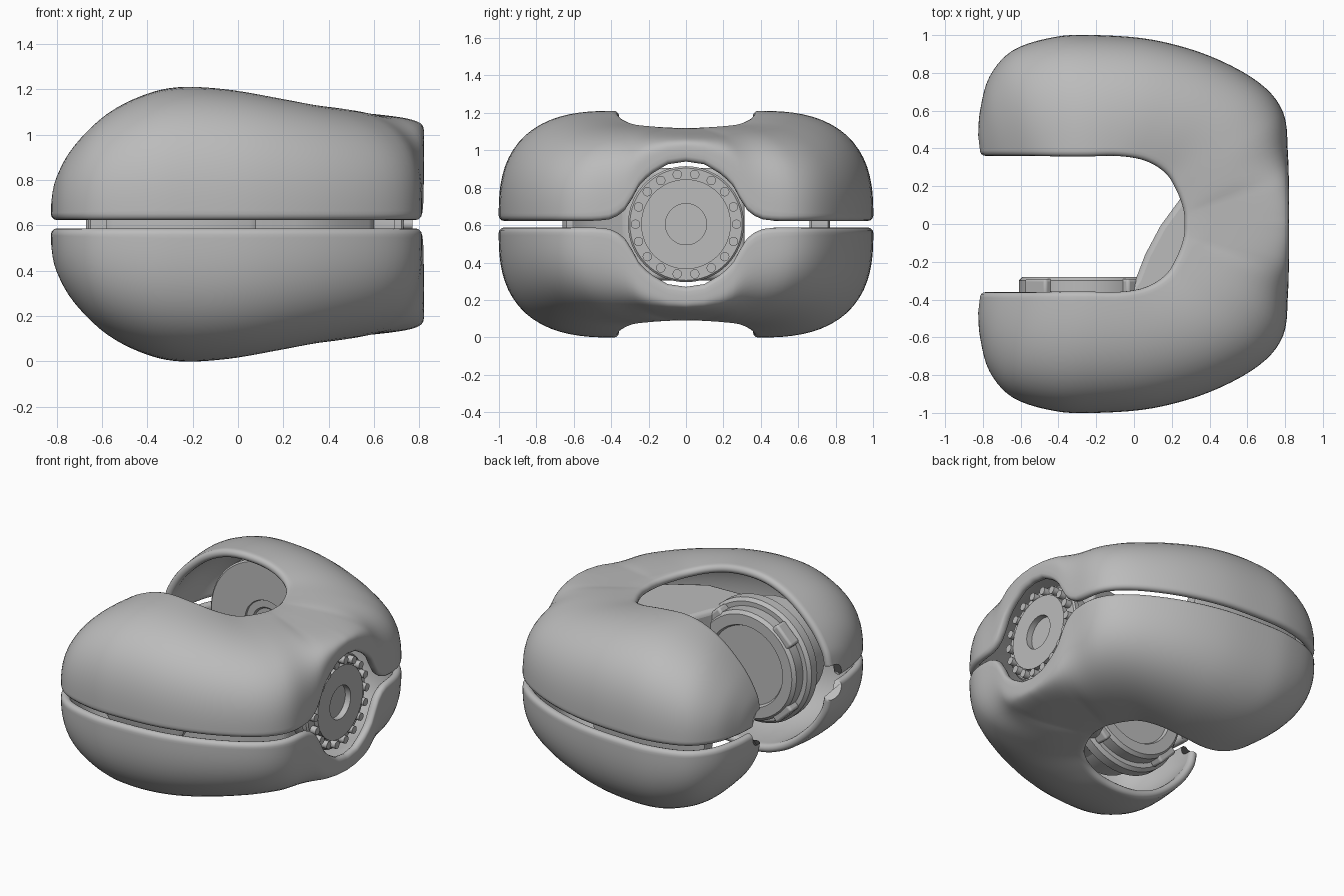
import bpy, bmesh, math
from mathutils import Vector, Matrix

cube = bpy.data.objects.get("Cube")
if cube:
    bpy.data.objects.remove(cube)

MID = 0.605      # height of the split between the two shells
WALL = 0.055     # shell thickness

grey = bpy.data.materials.new("plain_grey")
grey.use_nodes = True
grey.diffuse_color = (0.5, 0.5, 0.5, 1)
grey.node_tree.nodes["Principled BSDF"].inputs["Base Color"].default_value = (0.5, 0.5, 0.5, 1)


def finish(bm, name, angle=35):
    bmesh.ops.recalc_face_normals(bm, faces=bm.faces)
    mesh = bpy.data.meshes.new(name)
    bm.to_mesh(mesh)
    bm.free()
    mesh.materials.append(grey)
    obj = bpy.data.objects.new(name, mesh)
    bpy.context.collection.objects.link(obj)
    bpy.ops.object.select_all(action='DESELECT')
    obj.select_set(True)
    bpy.context.view_layer.objects.active = obj
    bpy.ops.object.shade_smooth_by_angle(angle=math.radians(angle))
    return obj


def spline(points, steps):
    """Catmull-Rom through rows of values."""
    rows = [Vector(p) for p in points]
    out = []
    for i in range(len(rows) - 1):
        a, b = rows[max(i - 1, 0)], rows[i]
        c, d = rows[i + 1], rows[min(i + 2, len(rows) - 1)]
        for k in range(steps):
            t = k / steps
            out.append(0.5 * (2 * b + (c - a) * t + (2 * a - 5 * b + 4 * c - d) * t * t
                              + (3 * b - a - 3 * c + d) * t ** 3))
    return out + [rows[-1]]


# Shell stations from arm tip to the middle of the U:
# inner x, inner y, top height, outer x, outer y, squareness
stations = [
    (-.815, -.385, .72, -.825, -.47, 2.4),
    (-.79, -.385, .82, -.815, -.60, 2.4),
    (-.70, -.385, .96, -.765, -.78, 2.4),
    (-.55, -.385, 1.10, -.64, -.92, 2.5),
    (-.40, -.385, 1.18, -.42, -.99, 2.65),
    (-.25, -.385, 1.21, -.20, -1.0, 2.65),
    (-.07, -.385, 1.20, .10, -.975, 2.6),
    (.08, -.355, 1.17, .40, -.89, 2.55),
    (.19, -.285, 1.14, .66, -.75, 2.6),
    (.25, -.19, 1.128, .79, -.59, 2.8),
    (.285, -.10, 1.122, .815, -.37, 3.6),
    (.296, -.05, 1.12, .82, -.18, 5.5),
    (.298, 0, 1.12, .82, 0, 7),
]
# Split line rises round the bearing: distance from centre, height
arch = [(0, .94), (.1, .925), (.2, .865), (.26, .80), (.30, .72),
        (.34, .665), (.40, .632), (.48, .623)]


def split_height(x, y):
    y = abs(y)
    if x < 0.4 or y >= arch[-1][0]:
        return arch[-1][1]
    for (y0, z0), (y1, z1) in zip(arch, arch[1:]):
        if y <= y1:
            return z0 + (z1 - z0) * (y - y0) / (y1 - y0)


def shell(name, sign):
    half = spline(stations, 5)
    mirrored = [Vector((r[0], -r[1], r[2], r[3], -r[4], r[5])) for r in reversed(half[:-1])]
    rows = half + mirrored
    n = 22
    grid = []
    for ix, iy, top, ox, oy, power in rows:
        base = split_height(ox, oy) + WALL / 2
        line = []
        for j in range(n + 1):
            q = j / n
            t = math.pi / 2 * q * q * (3 - 2 * q)
            s = max(math.sin(t), 0) ** (2 / power)
            c = max(math.cos(t), 0) ** (2 / power)
            slope = 0.05 * s * max(0, min(1, (power - 2.6) / 2))
            line.append(Vector((ix + (ox - ix) * s, iy + (oy - iy) * s,
                                base + (top - slope - base) * c)))
        grid.append(line)
    # Each section is a closed loop: outside, rounded lip, inside, rounded lip
    bm = bmesh.new()
    loops = []
    r = WALL / 2
    last = len(grid) - 1
    for i, line in enumerate(grid):
        outer, inner, caps = [], [], []
        for j, p in enumerate(line):
            du = grid[min(i + 1, last)][j] - grid[max(i - 1, 0)][j]
            dv = line[min(j + 1, n)] - line[max(j - 1, 0)]
            normal = dv.cross(du).normalized()
            outer.append(p)
            inner.append(p - normal * WALL)
            if j in (0, n):
                out = dv.normalized() * (-1 if j == 0 else 1)
                caps.append([p - normal * r + normal * r * math.cos(a) + out * r * math.sin(a)
                             for a in (math.pi * k / 6 for k in range(1, 6))])
        ring = outer + caps[1] + inner[::-1] + caps[0][::-1]
        loops.append([bm.verts.new((p.x, p.y, MID + sign * (p.z - MID))) for p in ring])
    for a, b in zip(loops, loops[1:]):
        for j in range(len(a)):
            k = (j + 1) % len(a)
            bm.faces.new((a[j], a[k], b[k], b[j]))
    for end in (loops[0], loops[-1]):
        bm.faces.new(end)
    return finish(bm, name, 50)


shell("upper_shell", 1)
shell("lower_shell", -1)


def lathe(name, profile, axis, x=0.0, y=0.0, segments=64):
    """Turn (distance, radius) pairs round the x or y axis at mid height."""
    bm = bmesh.new()
    rings = []
    for d, rad in profile:
        ring = []
        for k in range(segments):
            a = 2 * math.pi * k / segments
            u, v = rad * math.cos(a), rad * math.sin(a)
            co = (x + d, y + u, MID + v) if axis == 'x' else (x + u, y + d, MID + v)
            ring.append(bm.verts.new(co))
        rings.append(ring)
    for a, b in zip(rings, rings[1:]):
        for k in range(segments):
            m = (k + 1) % segments
            bm.faces.new((a[k], a[m], b[m], b[k]))
    bm.faces.new(rings[0])
    bm.faces.new(rings[-1])
    return finish(bm, name)


# Output bearing in the closed side, with its ring of bolts
lathe("bearing", [(.32, .27), (.34, .29), (.69, .29), (.69, .31), (.72, .31), (.73, .30),
                  (.73, .24), (.76, .24), (.76, .11), (.72, .11)], 'x')

bm = bmesh.new()
for k in range(18):
    a = 2 * math.pi * (k + 0.5) / 18
    place = (Matrix.Translation((.745, .27 * math.sin(a), MID + .27 * math.cos(a)))
             @ Matrix.Rotation(math.pi / 2, 4, 'Y'))
    bmesh.ops.create_cone(bm, cap_ends=True, segments=16, radius1=.025, radius2=.025,
                          depth=.05, matrix=place)
finish(bm, "bearing_bolts")

# Drive unit in the front arm: wide flange behind a raised ring
lathe("front_drive", [(-.66, .30), (-.64, .33), (-.46, .33), (-.46, .40), (-.45, .41),
                      (-.39, .41), (-.37, .39), (-.37, .36), (-.30, .36), (-.28, .34),
                      (-.28, .27), (-.30, .26), (-.30, .01)], 'y', x=-.25)

# Round plate at the outside of the back arm, with a stepped centre
lathe("back_plate", [(.77, .40), (.76, .42), (.67, .42), (.66, .41), (.66, .16), (.67, .155),
                     (.67, .11), (.68, .10), (.68, .01)], 'y', x=-.25)

# Clamp tabs on the rim of the front drive
bm = bmesh.new()
for k in range(4):
    a = math.pi / 4 + k * math.pi / 2
    place = (Matrix.Translation((-.25 + .345 * math.cos(a), -.335, MID + .345 * math.sin(a)))
             @ Matrix.Rotation(-a, 4, 'Y') @ Matrix.Diagonal((.09, .09, .16, 1)))
    bmesh.ops.create_cube(bm, size=1, matrix=place)
tabs = finish(bm, "drive_tabs")

# Bracket joining the front drive to the bearing
outline = [(-.25, -.38), (-.05, -.37), (.01, -.29), (.06, -.16), (.14, -.01), (.25, .14),
           (.36, .27), (.60, .32), (.60, -.32), (.45, -.48), (.25, -.60), (-.25, -.62)]
bm = bmesh.new()
face = bm.faces.new([bm.verts.new((x, y, MID - .30)) for x, y in outline])
moved = bmesh.ops.extrude_face_region(bm, geom=[face])["geom"]
bmesh.ops.translate(bm, vec=(0, 0, .60), verts=[v for v in moved if isinstance(v, bmesh.types.BMVert)])
bracket = finish(bm, "bracket")

for obj, width in ((tabs, .015), (bracket, .03)):
    mod = obj.modifiers.new("rounded_edges", 'BEVEL')
    mod.width = width
    mod.segments = 3
